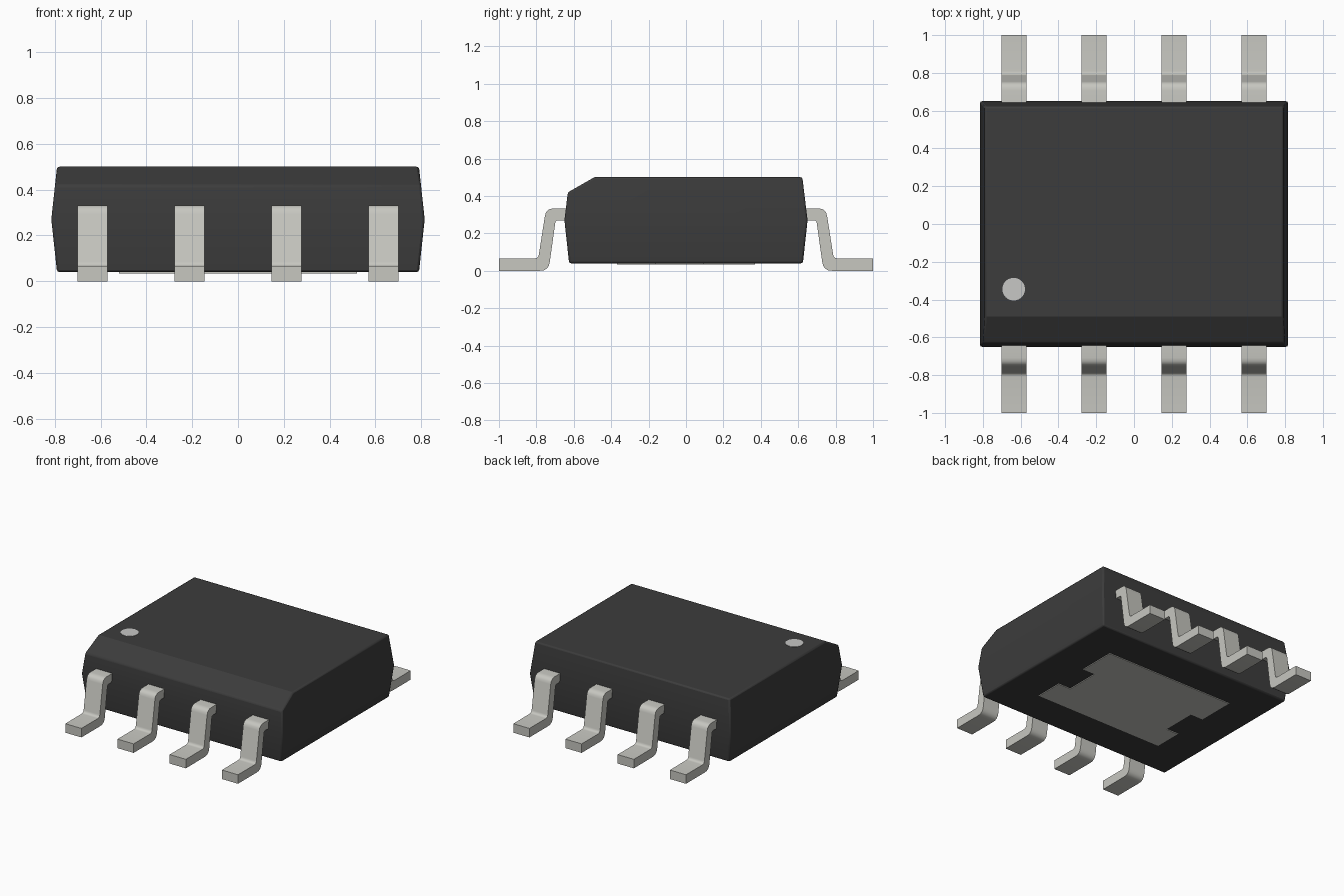
import bpy, bmesh, math
from mathutils import Vector

if "Cube" in bpy.data.objects:
    bpy.data.objects.remove(bpy.data.objects["Cube"], do_unlink=True)


def material(name, rgb):
    m = bpy.data.materials.new(name)
    m.use_nodes = True
    col = (*rgb, 1.0)
    m.diffuse_color = col
    bsdf = m.node_tree.nodes["Principled BSDF"]
    bsdf.inputs["Base Color"].default_value = col
    bsdf.inputs["Roughness"].default_value = 0.6
    return m


BLACK = material("black plastic", (0.045, 0.045, 0.045))
METAL = material("tinned metal", (0.57, 0.57, 0.53))
WHITE = material("marker grey", (0.57, 0.57, 0.56))


def add_object(name, bm, mat, smooth=None):
    bmesh.ops.recalc_face_normals(bm, faces=bm.faces[:])
    me = bpy.data.meshes.new(name)
    bm.to_mesh(me)
    bm.free()
    me.materials.append(mat)
    ob = bpy.data.objects.new(name, me)
    bpy.context.collection.objects.link(ob)
    if smooth:
        bpy.ops.object.select_all(action='DESELECT')
        ob.select_set(True)
        bpy.context.view_layer.objects.active = ob
        bpy.ops.object.shade_smooth_by_angle(angle=math.radians(smooth))
    return ob


def extrude_outline(points, offset):
    """Solid made by sweeping a closed outline along an offset vector."""
    bm = bmesh.new()
    face = bm.faces.new([bm.verts.new(p) for p in points])
    res = bmesh.ops.extrude_face_region(bm, geom=[face])
    moved = [g for g in res["geom"] if isinstance(g, bmesh.types.BMVert)]
    bmesh.ops.translate(bm, verts=moved, vec=Vector(offset))
    return bm


def round_corners(points, radii, steps=4):
    """Replace each 2D corner that has a radius with a short arc."""
    out = []
    for i, (p, r) in enumerate(zip(points, radii)):
        p = Vector(p)
        if r == 0:
            out.append(p)
            continue
        a = p + (Vector(points[i - 1]) - p).normalized() * r
        b = p + (Vector(points[(i + 1) % len(points)]) - p).normalized() * r
        for k in range(steps + 1):
            t = k / steps
            out.append(a * (1 - t) ** 2 + p * 2 * t * (1 - t) + b * t * t)
    return out


# Moulded body: three stacked rectangles, widest at the parting line
bm = bmesh.new()
rings = []
for hx, hy, z in ((0.79, 0.625, 0.04), (0.815, 0.65, 0.27), (0.79, 0.622, 0.50)):
    rings.append([bm.verts.new((sx * hx, sy * hy, z))
                  for sx, sy in ((-1, -1), (1, -1), (1, 1), (-1, 1))])
for low, high in zip(rings, rings[1:]):
    for i in range(4):
        j = (i + 1) % 4
        bm.faces.new((low[i], low[j], high[j], high[i]))
bm.faces.new(rings[0])
bm.faces.new(rings[-1])
# Sloped flat along the front top edge
cut = bmesh.ops.bisect_plane(bm, geom=bm.verts[:] + bm.edges[:] + bm.faces[:],
                             plane_co=(0, -0.49, 0.50), plane_no=(0, -0.08, 0.14),
                             clear_outer=True)
bmesh.ops.holes_fill(bm, edges=[e for e in bm.edges if e.is_boundary])
body = add_object("body", bm, BLACK, 25)
bev = body.modifiers.new("soft edges", 'BEVEL')
bev.width = 0.01
bev.segments = 2
bev.limit_method = 'ANGLE'
bev.angle_limit = math.radians(35)

# Pin one marker on the top face
bm = bmesh.new()
bmesh.ops.create_cone(bm, cap_ends=True, segments=40, radius1=0.06, radius2=0.06, depth=0.004)
bmesh.ops.translate(bm, verts=bm.verts[:], vec=(-0.637, -0.345, 0.50))
add_object("pin_one_dot", bm, WHITE)

# Bent gull-wing leads, four per side
corners = [(0.62, 0.333), (0.748, 0.333), (0.79, 0.066), (1.0, 0.066),
           (1.0, 0.0), (0.735, 0.0), (0.697, 0.27), (0.62, 0.27)]
radii = [0, 0.04, 0.02, 0, 0, 0.045, 0.015, 0]
profile = round_corners(corners, radii)
W = 0.131
for side, s in (("front", -1), ("back", 1)):
    for i in range(4):
        x = -0.635 + i * 0.4233
        bm = extrude_outline([(x - W / 2, s * p.x, p.y) for p in profile], (W, 0, 0))
        add_object(f"{side}_lead_{i + 1}", bm, METAL, 30)

# Exposed heat pad under the body, notched on both sides
half = [(0.52, -0.37), (0.52, -0.16), (0.42, -0.16), (0.42, 0.09), (0.52, 0.09), (0.52, 0.37)]
outline = half + [(-x, y) for x, y in reversed(half)]
bm = extrude_outline([(x, y, 0.034) for x, y in outline], (0, 0, 0.009))
add_object("heat_pad", bm, METAL)
